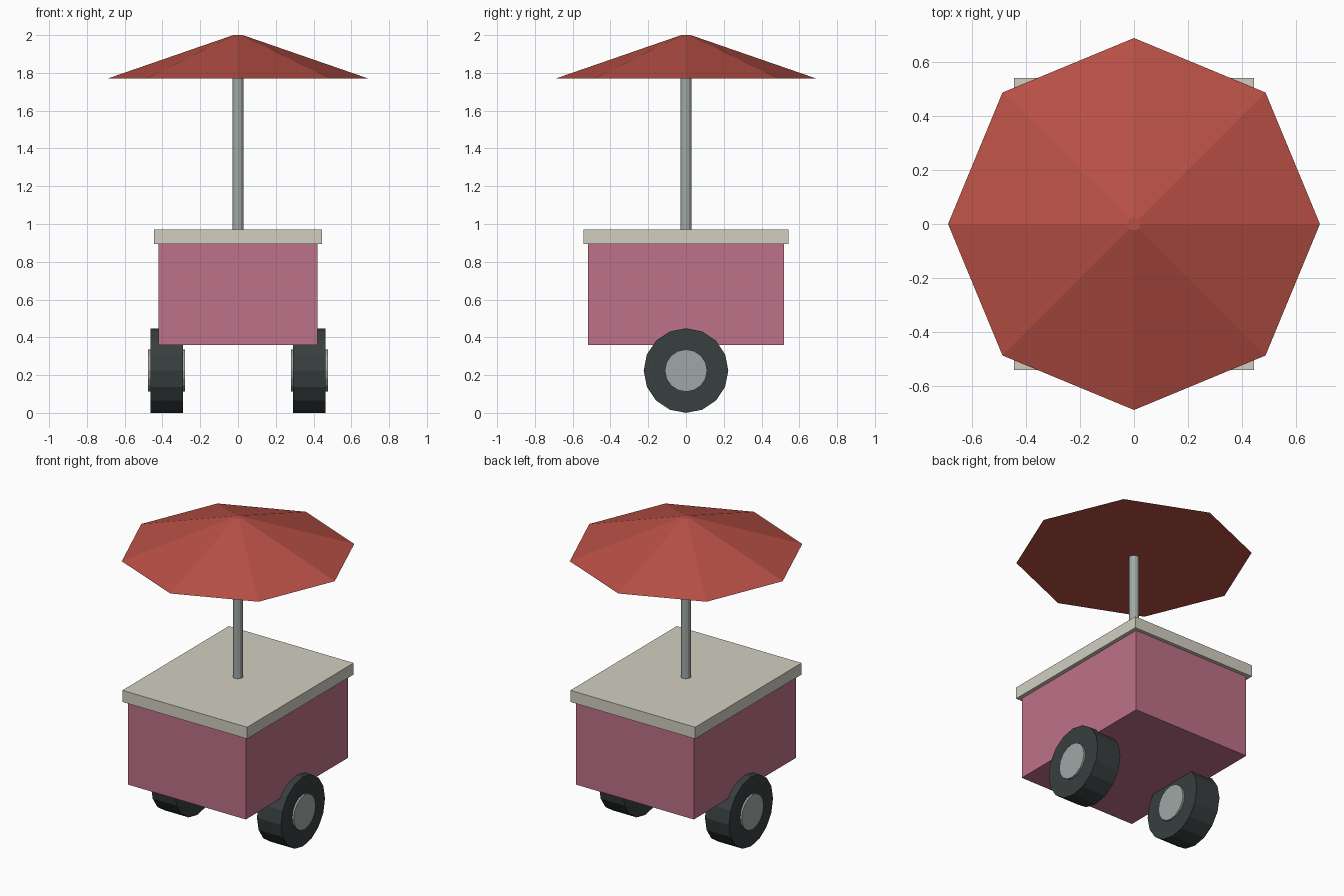
import bpy
import math

cube = bpy.data.objects.get("Cube")
if cube:
    bpy.data.objects.remove(cube, do_unlink=True)


def material(name, hex_code):
    # Convert an sRGB hex colour to linear values
    channels = [int(hex_code[i:i + 2], 16) / 255 for i in (0, 2, 4)]
    linear = [c / 12.92 if c <= 0.04045 else ((c + 0.055) / 1.055) ** 2.4 for c in channels]
    mat = bpy.data.materials.new(name)
    mat.use_nodes = True
    mat.diffuse_color = (*linear, 1)
    mat.node_tree.nodes["Principled BSDF"].inputs["Base Color"].default_value = (*linear, 1)
    return mat


pink = material("dusty_pink", "BE7188")
cream = material("warm_cream", "D2CEC0")
steel = material("grey_steel", "9EA9A6")
rubber = material("dark_rubber", "383F3F")
red = material("brick_red", "B85045")


def finish(name, mat):
    obj = bpy.context.object
    obj.name = name
    obj.data.name = name
    obj.data.materials.append(mat)
    bpy.ops.object.transform_apply(location=False, rotation=True, scale=True)
    return obj


def box(name, mat, width, depth, bottom, top):
    bpy.ops.mesh.primitive_cube_add(size=1, location=(0, 0, (bottom + top) / 2))
    bpy.context.object.scale = (width, depth, top - bottom)
    return finish(name, mat)


def axle_cylinder(name, mat, sides, radius, x, width):
    bpy.ops.mesh.primitive_cylinder_add(vertices=sides, radius=radius, depth=width,
                                        location=(x, 0, 0.224),
                                        rotation=(0, math.pi / 2, 0))
    return finish(name, mat)


# Cart body and overhanging counter
box("cart_body", pink, 0.84, 1.04, 0.36, 0.9)
box("counter_top", cream, 0.89, 1.085, 0.895, 0.97)

# Umbrella pole
bpy.ops.mesh.primitive_cylinder_add(vertices=12, radius=0.03, depth=0.86, location=(0, 0, 1.37))
finish("umbrella_pole", steel)

# Eight-sided canopy with a small flat tip and a closed underside
bpy.ops.mesh.primitive_cone_add(vertices=8, radius1=0.69, radius2=0.025,
                                depth=0.23, location=(0, 0, 1.885))
finish("umbrella_canopy", red)

# Wheels with hubs that stand proud on both faces
for side, sign in (("left", 1), ("right", -1)):
    axle_cylinder(side + "_tyre", rubber, 16, 0.224, sign * 0.378, 0.172)
    axle_cylinder(side + "_hub", steel, 16, 0.112, sign * 0.378, 0.196)
